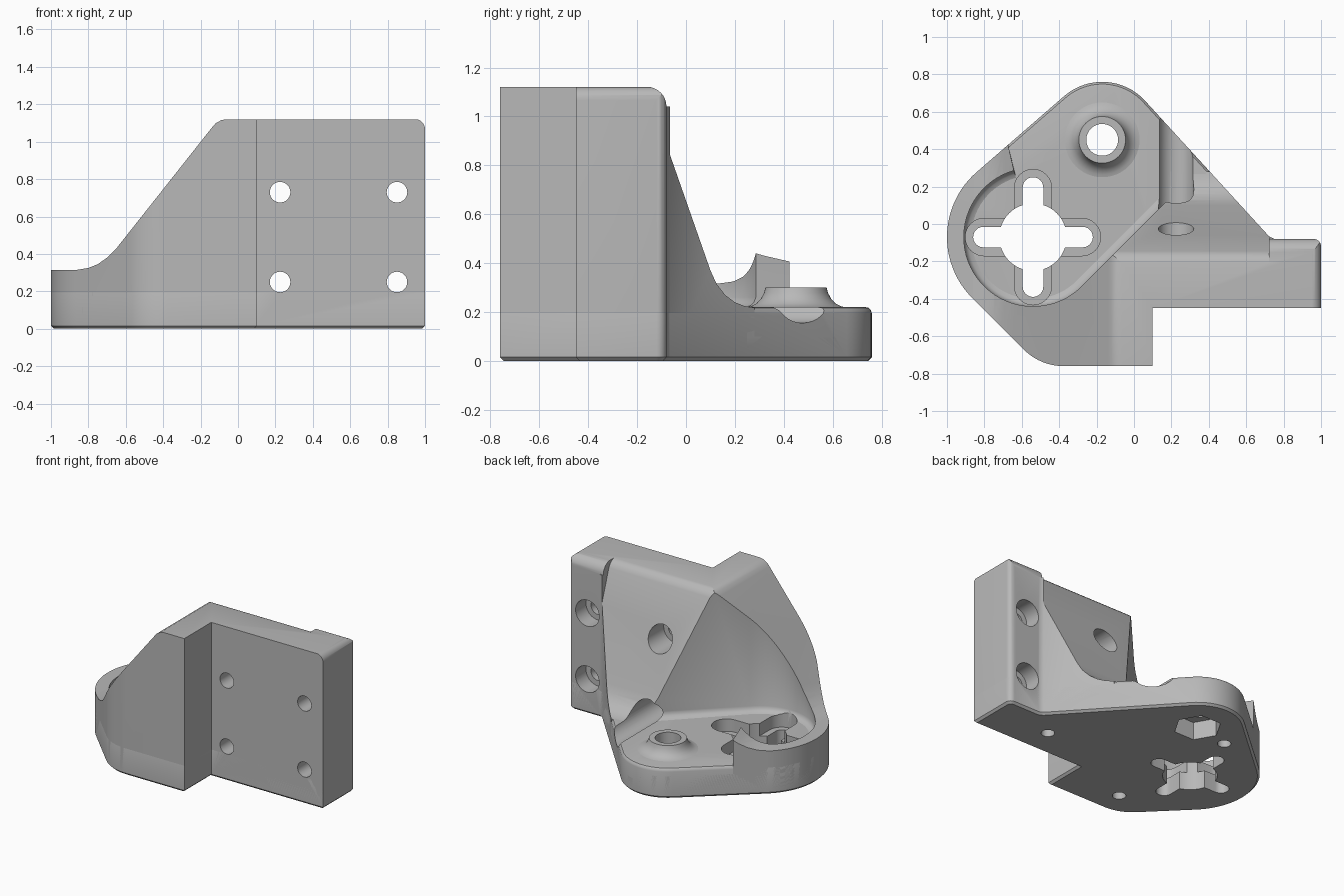
import bpy, bmesh
from math import radians, cos, sin
from mathutils import Vector

if "Cube" in bpy.data.objects:
    bpy.data.objects.remove(bpy.data.objects["Cube"])

grey = bpy.data.materials.new("plain grey")
grey.use_nodes = True
grey.diffuse_color = (0.48, 0.48, 0.48, 1)
grey.node_tree.nodes["Principled BSDF"].inputs["Base Color"].default_value = (0.48, 0.48, 0.48, 1)


def arc(cx, cy, r, a, b, n):
    """Points on an arc from angle a to angle b in degrees."""
    steps = [radians(a + (b - a) * i / n) for i in range(n + 1)]
    return [(cx + r * cos(t), cy + r * sin(t)) for t in steps]


def loft(name, rings, closed=False):
    """Skin matching rings of 3D points, capped unless the rings form a loop."""
    bm = bmesh.new()
    rows = [[bm.verts.new(p) for p in ring] for ring in rings]
    n = len(rows[0])
    pairs = list(zip(rows, rows[1:]))
    if closed:
        pairs.append((rows[-1], rows[0]))
    else:
        bm.faces.new(rows[0])
        bm.faces.new(rows[-1])
    for lo, hi in pairs:
        for i in range(n):
            j = (i + 1) % n
            bm.faces.new((lo[i], lo[j], hi[j], hi[i]))
    bmesh.ops.recalc_face_normals(bm, faces=bm.faces)
    mesh = bpy.data.meshes.new(name)
    bm.to_mesh(mesh)
    bm.free()
    mesh.materials.append(grey)
    ob = bpy.data.objects.new(name, mesh)
    bpy.context.collection.objects.link(ob)
    return ob


def prism(name, pts, axis, a, b):
    """Extrude a 2D profile along an axis from a to b."""
    place = {"x": lambda p, t: (t, p[0], p[1]),
             "y": lambda p, t: (p[0], t, p[1]),
             "z": lambda p, t: (p[0], p[1], t)}[axis]
    return loft(name, [[place(p, t) for p in pts] for t in (a, b)])


def inset(pts, d):
    """Shrink a counter-clockwise outline by d."""
    v = [Vector(p) for p in pts]
    out = []
    for i, p in enumerate(v):
        e1, e2 = (p - v[i - 1]).normalized(), (v[(i + 1) % len(v)] - p).normalized()
        n1, n2 = Vector((e1.y, -e1.x)), Vector((e2.y, -e2.x))
        out.append(p - (n1 + n2) * d / (1 + n1.dot(n2)))
    return out


def capsule(half_length, r, along_x):
    """Slot outline about the socket centre."""
    s = half_length - r
    pts = arc(s, 0, r, -90, 90, 12) + arc(-s, 0, r, 90, 270, 12)
    return [(SX + (x if along_x else -y), SY + (y if along_x else x)) for x, y in pts]


def cut(targets, cutters):
    for ob in targets:
        bpy.context.view_layer.objects.active = ob
        for c in cutters:
            mod = ob.modifiers.new("cut", "BOOLEAN")
            mod.operation, mod.solver, mod.object = "DIFFERENCE", "EXACT", c
            bpy.ops.object.modifier_apply(modifier=mod.name)
    for c in cutters:
        bpy.data.objects.remove(c)


SX, SY = -0.54, -0.07      # socket centre
BX, BY = -0.17, 0.45       # boss centre

# Plan outline shared by the base plate and the upright bracket
outline = (arc(BX, BY, 0.31, 42, 131, 16) + arc(SX, SY, 0.46, 131, 225, 24)
           + arc(-0.376, -0.46, 0.30, 225, 270, 10)
           + [(0.1, -0.76), (0.1, -0.45), (1, -0.45)]
           + arc(0.96, -0.12, 0.04, 0, 90, 6) + [(0.75, -0.08), (0.722, -0.066)])

# Base plate with softened edges
layers = [(0, 0.015), (0.015, 0), (0.195, 0), (0.208, 0.004), (0.217, 0.012), (0.22, 0.025)]
base = loft("base_plate", [[(x, y, z) for x, y in inset(outline, d)] for z, d in layers])

# Upright bracket: full-height prism carved by sloped profiles
bracket = prism("upright_bracket", outline, "z", 0.015, 1.12)
side_slope = prism("side_slope_cutter", [
    (-1.1, 0.315), (-0.86, 0.315), (-0.80, 0.325), (-0.75, 0.345), (-0.70, 0.38), (-0.65, 0.43),
    (-0.14, 1.075), (-0.12, 1.098), (-0.09, 1.115), (-0.06, 1.121), (-0.06, 1.4), (-1.1, 1.4)],
    "y", -1, 1)
back_slope = prism("back_slope_cutter", [
    (-0.21, 1.4), (-0.21, 1.121), (-0.18, 1.112), (-0.16, 1.095), (-0.145, 1.07), (0.1, 0.37),
    (0.125, 0.315), (0.16, 0.27), (0.2, 0.24), (0.24, 0.224), (0.28, 0.218), (0.28, 0.1),
    (1, 0.1), (1, 1.4)], "x", -0.16, 0.722)
end_round = prism("end_round_cutter",
                  arc(0.945, 1.066, 0.055, 0, 90, 8) + [(0.945, 1.3), (1.2, 1.3), (1.2, 1.066)],
                  "y", -1, 1)
back_round = prism("back_round_cutter",
                   arc(-0.16, 1.041, 0.08, 0, 90, 8) + [(-0.16, 1.3), (0.1, 1.3), (0.1, 1.041)],
                   "x", 0.6, 1.2)


def pocket(d, z):
    """Round pocket running tangentially into a diagonal wall."""
    pts = arc(SX, SY, 0.37 - d, 106, 315, 40)
    k = d * 0.707
    pts += [(1.2 - k, 1.147 + k), (-0.7, 1.5), (-0.675, 0.43)]
    return [(x, y, z) for x, y in pts]


pocket_cutter = loft("pocket_cutter", [pocket(d, z) for z, d in (
    (0.16, 0.045), (0.22, 0.04), (0.228, 0.02), (0.24, 0.008), (0.26, 0), (1.4, 0))])
cut([bracket], [side_slope, back_slope, end_round, back_round, pocket_cutter])

# Holes through both parts
holes = []
for x in (0.225, 0.85):
    for z in (0.25, 0.73):
        holes.append(prism("screw_hole", arc(x, z, 0.055, 0, 348.75, 31), "y", -1, 1))
        holes.append(prism("screw_recess", arc(x, z, 0.095, 0, 348.75, 31), "y", -0.2, 1.1))
holes.append(prism("socket_bore", arc(SX, SY, 0.18, 0, 352.5, 47), "z", -0.5, 0.5))
for along_x in (True, False):
    holes.append(prism("socket_slot", capsule(0.32, 0.055, along_x), "z", -0.5, 0.5))
    holes.append(prism("socket_ledge", capsule(0.362, 0.1, along_x), "z", 0.13, 0.5))
holes.append(prism("boss_bore", arc(BX, BY, 0.0855, 0, 348.75, 31), "z", -0.5, 0.5))
holes.append(prism("nut_recess", arc(BX, BY, 0.16, 0, 300, 5), "z", -0.5, 0.13))
for x, y in ((0.54, -0.24), (-0.44, 0.40), (-0.35, -0.57)):
    holes.append(prism("pin_hole", arc(x, y, 0.045, 0, 345, 23), "z", -0.5, 0.11))
cut([base, bracket], holes)

# Flared boss around the nut bore
profile = [(0.085, 0.17), (0.085, 0.30), (0.125, 0.30), (0.131, 0.278), (0.143, 0.255),
           (0.162, 0.235), (0.185, 0.223), (0.21, 0.218), (0.21, 0.17)]
boss = loft("boss", [[(x, y, z) for x, y in arc(BX, BY, r, 0, 352.5, 47)]
                     for r, z in profile], closed=True)

# Smooth curved walls, keep edges crisp
for ob in (base, bracket, boss):
    bpy.ops.object.select_all(action="DESELECT")
    ob.select_set(True)
    bpy.context.view_layer.objects.active = ob
    bpy.ops.object.shade_smooth_by_angle(angle=radians(30))
